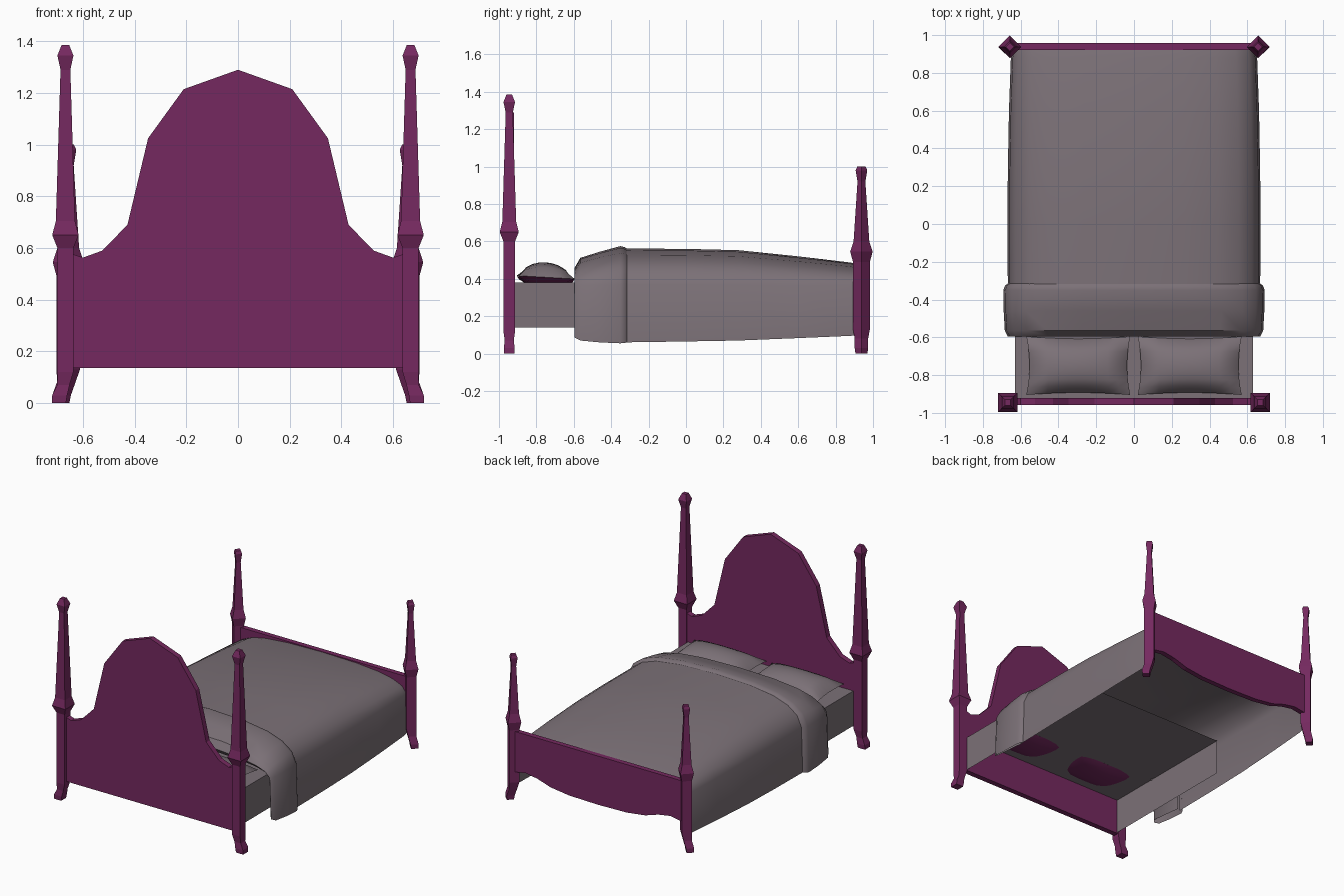
import bpy, bmesh, math

if "Cube" in bpy.data.objects:
    bpy.data.objects.remove(bpy.data.objects["Cube"])

def material(name, rgb):
    m = bpy.data.materials.new(name)
    m.diffuse_color = (*rgb, 1)
    m.use_nodes = True
    m.node_tree.nodes["Principled BSDF"].inputs["Base Color"].default_value = m.diffuse_color
    return m

WOOD = material("plum wood", (0.178, 0.022, 0.115))
CLOTH = material("mauve grey cloth", (0.2, 0.165, 0.185))

def finish(name, bm, mats, smooth=False, recalc=True):
    if recalc:
        bmesh.ops.recalc_face_normals(bm, faces=bm.faces)
    me = bpy.data.meshes.new(name)
    bm.to_mesh(me)
    bm.free()
    for m in mats:
        me.materials.append(m)
    ob = bpy.data.objects.new(name, me)
    bpy.context.collection.objects.link(ob)
    if smooth:
        bpy.ops.object.select_all(action='DESELECT')
        ob.select_set(True)
        bpy.context.view_layer.objects.active = ob
        bpy.ops.object.shade_smooth_by_angle(angle=math.radians(40))
    return ob

def loft(bm, rings, closed=False):
    """Bridge rows of points with quads; closed rows also get end caps."""
    rows = [[bm.verts.new(p) for p in r] for r in rings]
    n = len(rows[0])
    faces = []
    for a, b in zip(rows, rows[1:]):
        for i in range(n if closed else n - 1):
            j = (i + 1) % n
            faces.append(bm.faces.new((a[i], a[j], b[j], b[i])))
    if closed:
        bm.faces.new(rows[0])
        bm.faces.new(rows[-1])
    return faces

# Four-sided posts: (height, half width, outward shift of the foot)
HEAD = [(0, .027, .025), (.03, .029, .022), (.07, .024, .008), (.12, .031, 0), (.60, .031, 0),
        (.65, .051, 0), (.705, .037, 0), (1.29, .019, 0), (1.345, .031, 0), (1.385, .015, 0)]
FOOT = [(0, .032, .028), (.03, .036, .026), (.08, .036, .008), (.13, .045, 0), (.49, .045, 0),
        (.545, .06, 0), (.60, .042, 0), (.92, .021, 0), (.98, .031, 0), (1.0, .022, 0)]

def post(name, side, x, y, profile, diamond):
    bm = bmesh.new()
    rings = []
    for z, h, dx in profile:
        r, a0 = (h, 0) if diamond else (h * math.sqrt(2), math.pi / 4)
        rings.append([(side * (x + dx) + r * math.cos(a0 + k * math.pi / 2),
                       y + r * math.sin(a0 + k * math.pi / 2), z) for k in range(4)])
    loft(bm, rings, closed=True)
    finish(name, bm, [WOOD])

for s, label in ((-1, "left"), (1, "right")):
    post("head_post_" + label, s, .668, -.945, HEAD, False)
    post("foot_post_" + label, s, .657, .938, FOOT, True)

# Head and foot boards: mirrored outlines extruded in y
def board(name, half, y0, y1):
    pts = half + [(-x, z) for x, z in reversed(half) if x > 0]
    bm = bmesh.new()
    f = bm.faces.new([bm.verts.new((x, y0, z)) for x, z in pts])
    ext = bmesh.ops.extrude_face_region(bm, geom=[f])
    bmesh.ops.translate(bm, vec=(0, y1 - y0, 0),
                        verts=[v for v in ext["geom"] if isinstance(v, bmesh.types.BMVert)])
    finish(name, bm, [WOOD])

board("headboard", [(.65, .135), (.65, .58), (.60, .563), (.525, .59), (.428, .69),
                    (.348, 1.025), (.21, 1.215), (0, 1.29)], -.957, -.92)
board("footboard", [(.64, .48), (.64, .20), (.55, .215), (.46, .20), (.36, .168),
                    (.22, .15), (0, .145)], .922, .957)

# Mattress: shell open at the bottom and at both hidden ends
bm = bmesh.new()
bmesh.ops.create_cube(bm, size=1)
for v in bm.verts:
    v.co = (v.co.x * 1.26, v.co.y * 1.0 - .42, v.co.z * .24 + .26)
bm.normal_update()
bmesh.ops.delete(bm, geom=[f for f in bm.faces if f.normal.z < -.5 or abs(f.normal.y) > .5],
                 context='FACES')
finish("mattress", bm, [CLOTH], recalc=False)

# Blanket and folded-over end: draped sections along y
DRAPE = [(0, 1), (.4, .955), (.67, .83), (.83, .65), (.935, .4), (.985, .04)]

def drape(y, top, w, bottom):
    half = [(u * w, .36 + k * (top - .36)) for u, k in DRAPE] + [(w, bottom)]
    return [(-x, y, z) for x, z in reversed(half[1:])] + [(x, y, z) for x, z in half]

def cover(name, sections):
    bm = bmesh.new()
    loft(bm, [drape(*s) for s in sections])
    bm.normal_update()
    if max(bm.faces, key=lambda f: f.calc_center_median().z).normal.z < 0:
        bmesh.ops.reverse_faces(bm, faces=bm.faces)
    finish(name, bm, [CLOTH], smooth=True, recalc=False)

cover("blanket", [(-.34, .562, .668, .06), (0, .56, .67, .065), (.28, .553, .668, .07),
                  (.6, .52, .662, .083), (.88, .487, .652, .095), (.922, .477, .645, .1)])
cover("blanket_fold", [(-.315, .56, .668, .062), (-.325, .568, .682, .058), (-.35, .575, .692, .055),
                       (-.46, .545, .69, .06), (-.565, .512, .684, .07), (-.595, .46, .668, .085),
                       (-.575, .43, .652, .09), (-.34, .55, .655, .07)])

# Pillows: pinched cushions with coloured undersides
def pillow(name, cx, cy, nu=10, nv=8):
    bm = bmesh.new()
    for sign, bulge in ((1, .10), (-1, .03)):
        rows = []
        for j in range(nv + 1):
            v = -1 + 2 * j / nv
            row = []
            for i in range(nu + 1):
                u = -1 + 2 * i / nu
                puff = ((1 - u * u) * (1 - v * v)) ** .5
                row.append((cx + .275 * u * (1 - .06 * (1 - v * v)),
                            cy + .155 * v * (1 - .08 * (1 - u * u)),
                            .388 + .02 * u * u - .009 * v + sign * bulge * puff))
            rows.append(row)
        faces = loft(bm, rows)
        if sign < 0:
            bmesh.ops.reverse_faces(bm, faces=faces)
        for f in faces:
            f.material_index = 0 if sign > 0 else 1
    bmesh.ops.remove_doubles(bm, verts=bm.verts, dist=.0005)
    finish(name, bm, [CLOTH, WOOD], smooth=True, recalc=False)

for s, label in ((-1, "left"), (1, "right")):
    pillow("pillow_" + label, s * .295, -.75)
